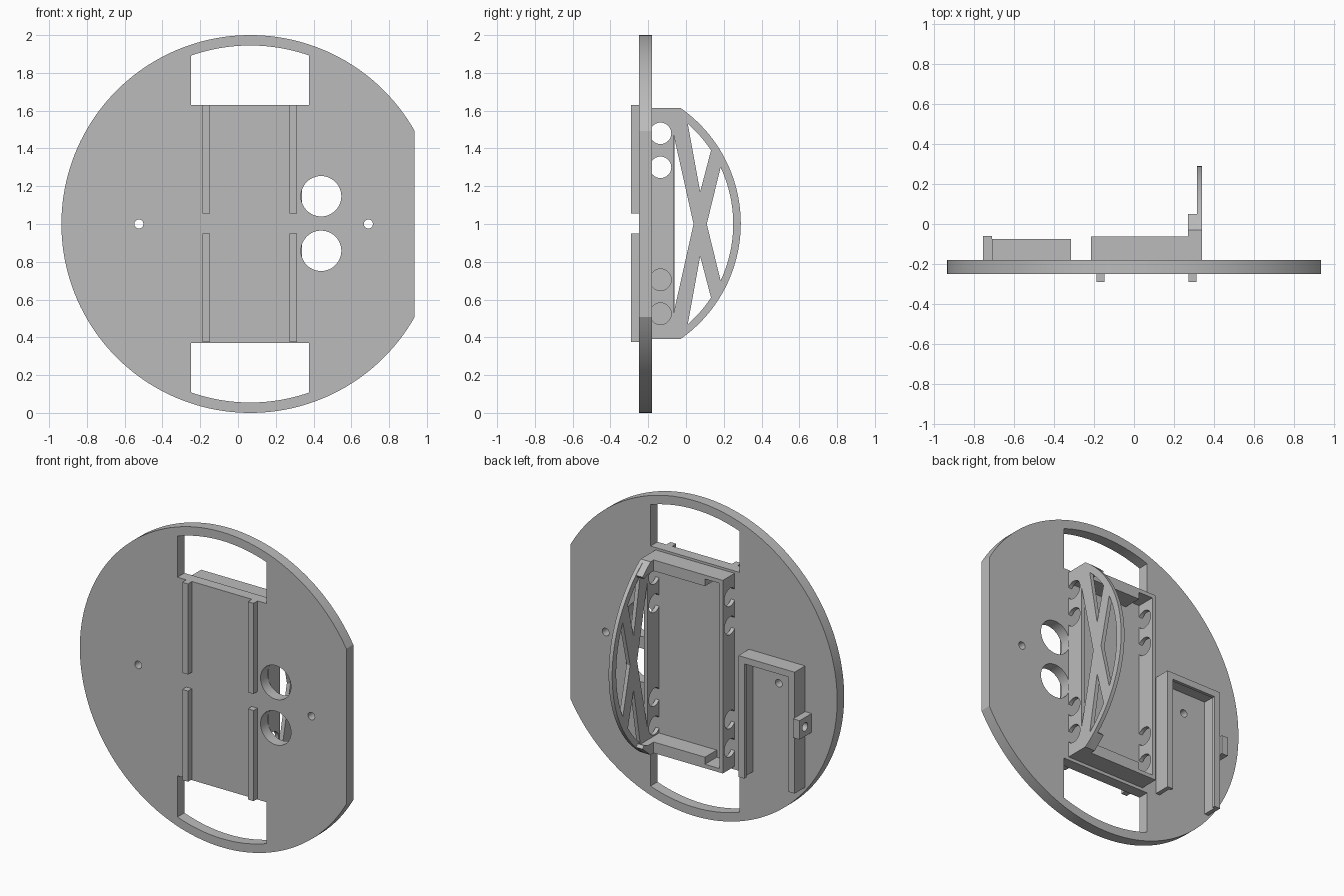
import bpy, bmesh, math

if "Cube" in bpy.data.objects:
    bpy.data.objects.remove(bpy.data.objects["Cube"], do_unlink=True)

GREY = (0.5, 0.5, 0.5, 1)
mat = bpy.data.materials.new("plain grey")
mat.use_nodes = True
mat.diffuse_color = GREY
mat.node_tree.nodes["Principled BSDF"].inputs["Base Color"].default_value = GREY


def prism(name, points, axis, lo, hi):
    """Extrude a profile along x (points are y,z) or y (points are x,z)."""
    bm = bmesh.new()
    place = (lambda p: (lo, *p)) if axis == "x" else (lambda p: (p[0], lo, p[1]))
    face = bm.faces.new([bm.verts.new(place(p)) for p in points])
    ext = bmesh.ops.extrude_face_region(bm, geom=[face])
    for v in ext["geom"]:
        if isinstance(v, bmesh.types.BMVert):
            v.co["xyz".index(axis)] = hi
    bmesh.ops.recalc_face_normals(bm, faces=bm.faces)
    mesh = bpy.data.meshes.new(name)
    bm.to_mesh(mesh)
    bm.free()
    mesh.materials.append(mat)
    ob = bpy.data.objects.new(name, mesh)
    bpy.context.collection.objects.link(ob)
    return ob


def box(name, x0, x1, y0, y1, z0, z1):
    return prism(name, [(x0, z0), (x1, z0), (x1, z1), (x0, z1)], "y", y0, y1)


def arc(cx, cz, r, a0, a1, n):
    return [(cx + r * math.cos(a0 + (a1 - a0) * i / n),
             cz + r * math.sin(a0 + (a1 - a0) * i / n)) for i in range(n + 1)]


def circle(cx, cz, r, n=40):
    return arc(cx, cz, r, 0, math.tau, n)[:-1]


def flip(points):
    return [(a, 2 - b) for a, b in points]


def cut(ob, profiles, axis, lo, hi):
    for pts in profiles:
        cutter = prism("cutter", pts, axis, lo, hi)
        cutter.hide_render = True
        mod = ob.modifiers.new("cut", "BOOLEAN")
        mod.operation = "DIFFERENCE"
        mod.solver = "EXACT"
        mod.object = cutter
        bpy.context.view_layer.objects.active = ob
        bpy.ops.object.modifier_apply(modifier=mod.name)
        bpy.data.objects.remove(cutter, do_unlink=True)


def smooth(ob):
    bpy.ops.object.select_all(action="DESELECT")
    ob.select_set(True)
    bpy.context.view_layer.objects.active = ob
    bpy.ops.object.shade_smooth_by_angle(angle=math.radians(25))


FRONT, BACK, RIM = -0.25, -0.18, -0.062   # plate faces and tray rim depth
LOW, HIGH = 0.39, 1.615                   # tray bottom and top
CX = 0.065                                # disc centre

# Round plate with one flat side
flat = math.acos(0.87)
plate = prism("round_plate", arc(CX, 1, 1, flat, math.tau - flat, 140), "y", FRONT, BACK)
inner = 0.945
a0, a1 = math.acos((0.375 - CX) / inner), math.acos((-0.25 - CX) / inner)
window = [(-0.25, 1.63), (0.375, 1.63)] + arc(CX, 1, inner, a0, a1, 24)
holes = [circle(0.44, 1.147, 0.107, 48), circle(0.44, 0.858, 0.107, 48),
         circle(-0.525, 1, 0.024, 24), circle(0.69, 1, 0.024, 24)]
cut(plate, [window, flip(window)] + holes, "y", FRONT - 0.1, BACK + 0.1)
smooth(plate)

# Front rails
for side, x in (("right", -0.188), ("left", 0.272)):
    for level, z0, z1 in (("lower", 0.375, 0.95), ("upper", 1.055, 1.63)):
        box(f"{level}_{side}_rail", x, x + 0.04, -0.29, FRONT, z0, z1)

# Tray side walls, one carrying the curved braced fin
FY, FR = -0.456, 0.746
half = math.atan2(0.6125, 0.426)
fin_arc = arc(FY, 1.0025, FR, -half, half, 48)
fin = prism("braced_fin_wall", [(BACK, LOW)] + fin_arc + [(BACK, HIGH)], "x", 0.315, 0.34)
wall = box("plain_tray_wall", -0.215, -0.19, BACK, RIM, LOW, HIGH)
bores = [circle(-0.135, z, 0.057, 32) for z in (0.525, 0.705, 1.3, 1.48)]
for ob in (fin, wall):
    cut(ob, bores, "x", -0.5, 0.5)

# Openings between the fin's crossed braces
IR = FR - 0.04
b = math.asin(0.3 / IR)
c0, c1 = math.asin(0.39 / IR), math.atan2(0.52, -FY)
upper = [(0.075, 1.17)] + arc(FY, 1, IR, c0, c1, 8)
cut(fin, [[(-0.065, 0.53), (0.04, 1), (-0.065, 1.47)],
          [(0.11, 1)] + arc(FY, 1, IR, -b, b, 20),
          upper, flip(upper)], "x", 0.2, 0.5)
smooth(fin)
smooth(wall)

# Tray end walls, thick ledges and fin gussets
gusset = [(RIM, 1.545), (RIM, HIGH), (-0.03, HIGH), (0.05, 1.548), (0.035, 1.53),
          (0.0, 1.545)]
for level, mirror in (("upper", False), ("lower", True)):
    def ends(z0, z1):
        return (2.005 - z1, 2.005 - z0) if mirror else (z0, z1)
    box(f"{level}_end_wall", -0.19, 0.315, BACK, RIM, *ends(1.59, HIGH))
    box(f"{level}_ledge", -0.09, 0.315, BACK, RIM, *ends(1.545, 1.59))
    prism(f"{level}_gusset", [(y, 2.005 - z) for y, z in gusset] if mirror else gusset,
          "x", 0.27, 0.315)

# Open bottomed bracket beside the tray, with an inward lip
TOP = 1.16
for name, t, y0, y1 in (("bracket", 0.028, BACK, -0.095),
                        ("bracket_lip", 0.042, -0.095, -0.075)):
    prism(name, [(-0.71, LOW), (-0.71, TOP), (-0.315, TOP), (-0.315, LOW),
                 (-0.315 - t, LOW), (-0.315 - t, TOP - t),
                 (-0.71 + t, TOP - t), (-0.71 + t, LOW)], "y", y0, y1)

# Screw boss on the bracket's outer side
boss = box("screw_boss", -0.755, -0.71, BACK, -0.06, 0.75, 0.87)
cut(boss, [circle(-0.115, 0.81, 0.027, 20)], "x", -0.9, -0.72)
smooth(boss)
